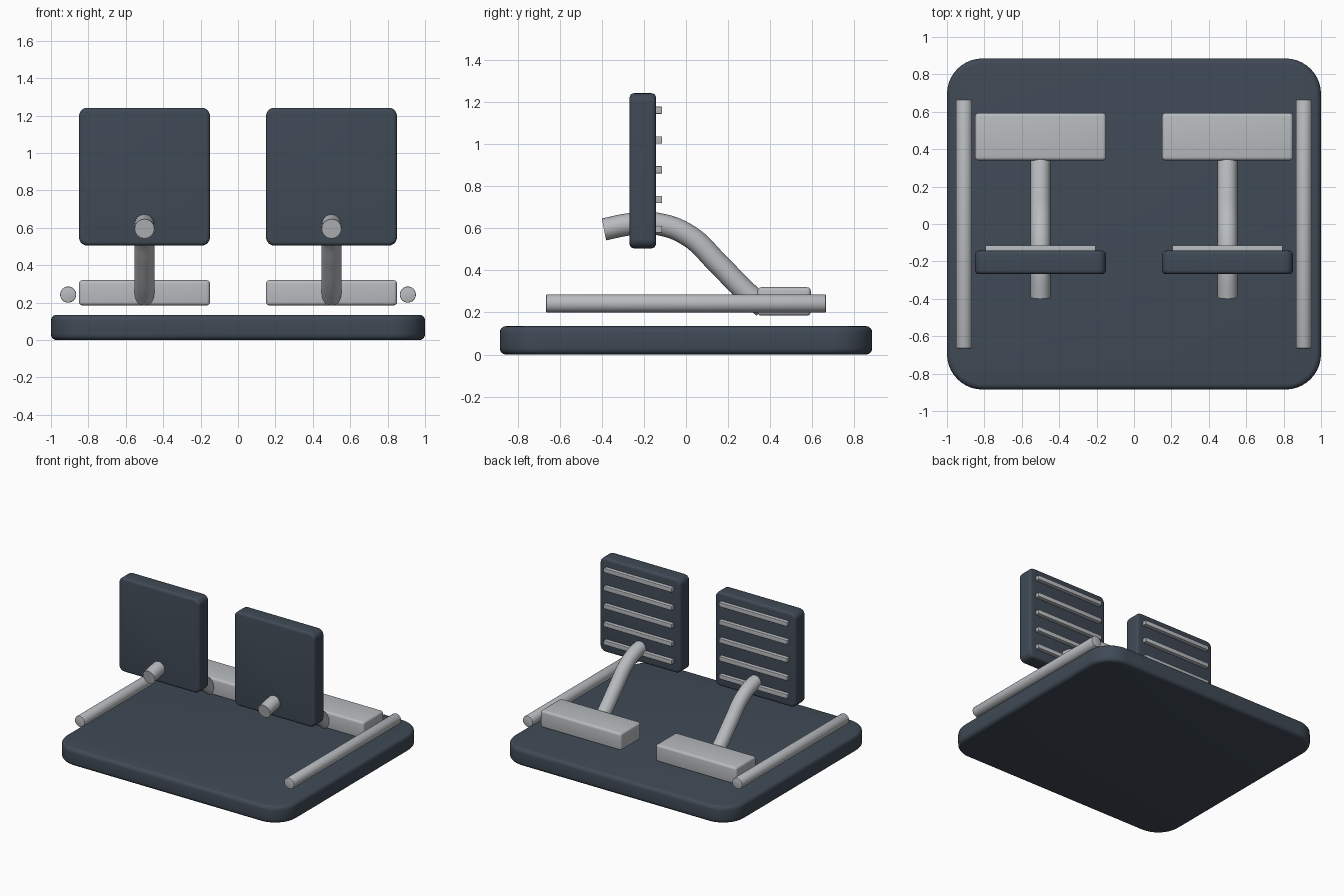
import bpy, bmesh, math
from mathutils import Matrix

if "Cube" in bpy.data.objects:
    bpy.data.objects.remove(bpy.data.objects["Cube"])


def material(name, rgb):
    m = bpy.data.materials.new(name)
    m.diffuse_color = (*rgb, 1)
    m.use_nodes = True
    m.node_tree.nodes["Principled BSDF"].inputs["Base Color"].default_value = m.diffuse_color
    return m


DARK = material("dark slate", (0.050, 0.068, 0.092))
GREY = material("light grey", (0.48, 0.50, 0.52))


def finish(ob, mat):
    ob.data.materials.clear()
    ob.data.materials.append(mat)
    bpy.ops.object.select_all(action='DESELECT')
    ob.select_set(True)
    bpy.context.view_layer.objects.active = ob
    bpy.ops.object.shade_smooth_by_angle(angle=math.radians(35))
    return ob


def from_bmesh(name, bm, mat):
    me = bpy.data.meshes.new(name)
    bm.to_mesh(me)
    bm.free()
    ob = bpy.data.objects.new(name, me)
    bpy.context.collection.objects.link(ob)
    return finish(ob, mat)


def box(name, lo, hi, mat, bevel=0.0, corner=0.0, axis=2):
    """Box from lo to hi; corner rounds the edges along axis, bevel rounds the rest."""
    bm = bmesh.new()
    bmesh.ops.create_cube(bm, size=1)
    for v in bm.verts:
        v.co = [(a + b) / 2 + c * (b - a) for a, b, c in zip(lo, hi, v.co)]
    if corner:
        edges = [e for e in bm.edges
                 if abs((e.verts[0].co - e.verts[1].co).normalized()[axis]) > 0.9]
        bmesh.ops.bevel(bm, geom=edges, offset=corner, segments=10,
                        profile=0.5, affect='EDGES')
    if bevel:
        bm.normal_update()
        edges = [e for e in bm.edges if e.calc_face_angle() > 1.0]
        bmesh.ops.bevel(bm, geom=edges, offset=bevel, segments=4,
                        profile=0.5, affect='EDGES')
    return from_bmesh(name, bm, mat)


def rail(name, x):
    bm = bmesh.new()
    bmesh.ops.create_cone(bm, cap_ends=True, segments=32, radius1=0.043,
                          radius2=0.043, depth=1.33,
                          matrix=Matrix.Translation((x, 0, 0.243))
                          @ Matrix.Rotation(math.pi / 2, 4, 'X'))
    edges = [e for e in bm.edges if len(e.link_faces) == 2
             and any(len(f.verts) > 4 for f in e.link_faces)]
    bmesh.ops.bevel(bm, geom=edges, offset=0.005, segments=2,
                    profile=0.5, affect='EDGES')
    return from_bmesh(name, bm, GREY)


def tube(name, points, radius):
    cu = bpy.data.curves.new(name, 'CURVE')
    cu.dimensions = '3D'
    cu.bevel_depth = radius
    cu.bevel_resolution = 6
    cu.use_fill_caps = True
    cu.resolution_u = 8
    sp = cu.splines.new('BEZIER')
    sp.bezier_points.add(len(points) - 1)
    for bp, p in zip(sp.bezier_points, points):
        bp.co = p
        bp.handle_left_type = bp.handle_right_type = 'AUTO'
    ob = bpy.data.objects.new(name, cu)
    bpy.context.collection.objects.link(ob)
    bpy.ops.object.select_all(action='DESELECT')
    ob.select_set(True)
    bpy.context.view_layer.objects.active = ob
    bpy.ops.object.convert(target='MESH')
    return finish(bpy.context.view_layer.objects.active, GREY)


# Base platform
box("base", (-1, -0.885, 0), (1, 0.885, 0.135), DARK, bevel=0.03, corner=0.19)

# Side view path of the bent support tube (y, z)
PATH = [(-0.39, 0.595), (-0.26, 0.62), (-0.13, 0.62), (0.017, 0.562),
        (0.15, 0.435), (0.285, 0.298), (0.37, 0.225)]

for side, s in (("left", -1), ("right", 1)):
    x = 0.5 * s
    # Side rail
    rail(side + "_rail", 0.908 * s)
    # Upright pad
    box(side + "_pad", (x - 0.35, -0.268, 0.505), (x + 0.35, -0.143, 1.242),
        DARK, bevel=0.02, corner=0.045, axis=1)
    # Slats across the back of the pad
    for i in range(5):
        z = 0.595 + 0.1415 * i
        box(f"{side}_slat_{i + 1}", (x - 0.295, -0.165, z - 0.017),
            (x + 0.295, -0.114, z + 0.017), GREY, bevel=0.003)
    # Foot block
    box(side + "_foot_block", (x - 0.35, 0.34, 0.185), (x + 0.35, 0.593, 0.32),
        GREY, bevel=0.018)
    # Support tube
    tube(side + "_support_tube", [(x, y, z) for y, z in PATH], 0.053)
